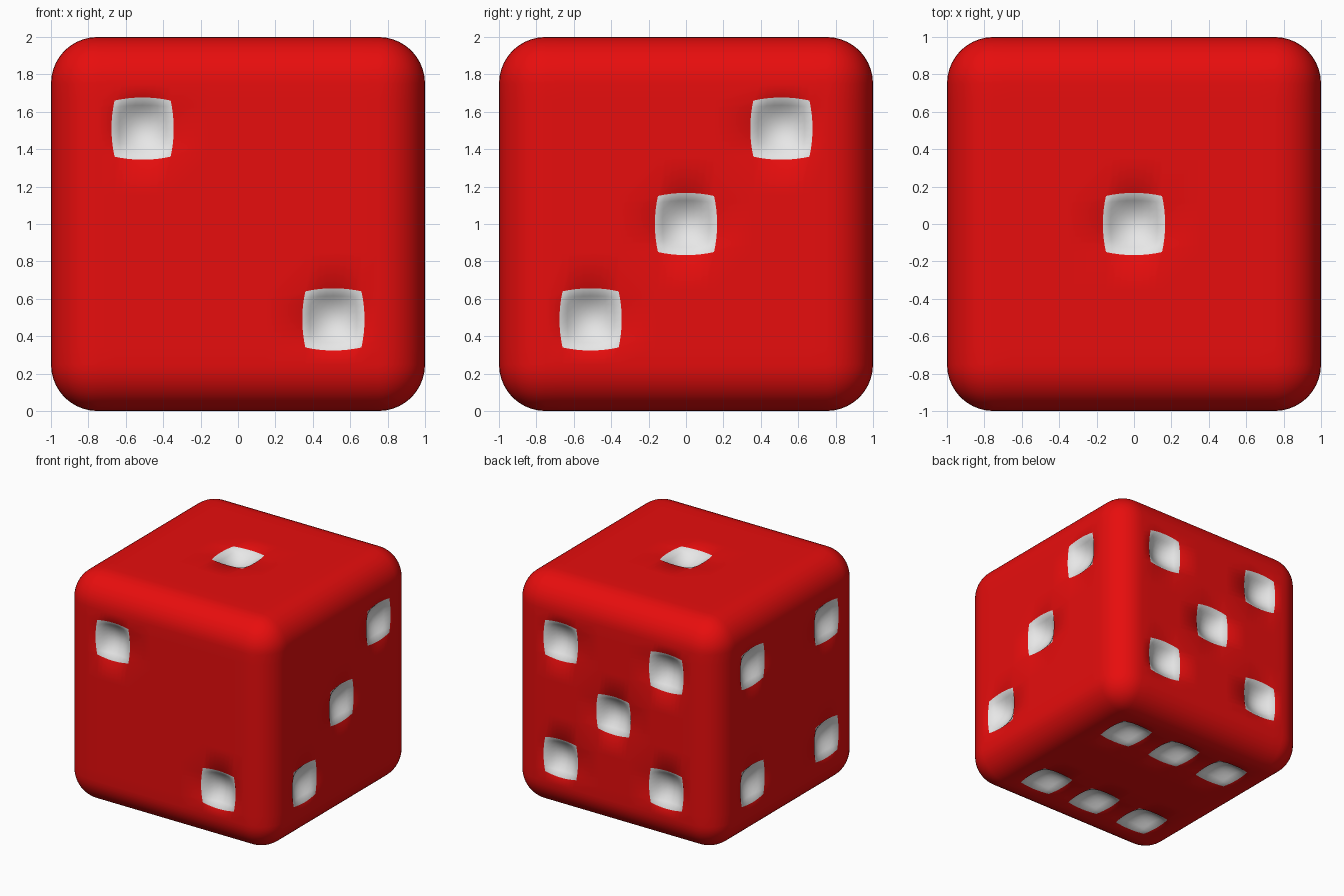
import bpy, bmesh
from mathutils import Vector

if "Cube" in bpy.data.objects:
    bpy.data.objects.remove(bpy.data.objects["Cube"])

RADIUS, FLAT = 0.25, 0.75      # edge rounding and where the flat area ends
PIP, OFF, DEPTH = 0.15, 0.51, 0.09   # pip half size, pip spacing, dent depth
STEPS = 6


def material(name, color):
    m = bpy.data.materials.new(name)
    m.diffuse_color = (*color, 1)
    m.use_nodes = True
    m.node_tree.nodes["Principled BSDF"].inputs["Base Color"].default_value = m.diffuse_color
    return m


def grid_lines():
    """Grid positions across one face: fine in pip bands and rounded borders."""
    pts = [-1 + RADIUS * i / STEPS for i in range(STEPS + 1)]
    for c in (-OFF, 0, OFF):
        pts += [c - PIP + 2 * PIP * i / (STEPS + 2) for i in range(STEPS + 3)]
    pts += [FLAT + RADIUS * i / STEPS for i in range(STEPS + 1)]
    return pts


def rounded(p):
    """Pull a point on the sharp cube onto the rounded cube."""
    core = Vector([max(-FLAT, min(FLAT, c)) for c in p])
    return core + (p - core).normalized() * RADIUS


def dent(u, v, pips):
    """Bulge the pip outline a little and return the bowl depth."""
    for cu, cv in pips:
        a, b = (u - cu) / PIP, (v - cv) / PIP
        if max(abs(a), abs(b)) < 1.0001:
            u2 = cu + PIP * a * (1 + 0.11 * (1 - b * b))
            v2 = cv + PIP * b * (1 + 0.11 * (1 - a * a))
            return u2, v2, DEPTH * (1 - a * a) * (1 - b * b)
    return u, v, 0


X, Y, Z = Vector((1, 0, 0)), Vector((0, 1, 0)), Vector((0, 0, 1))
s = OFF
falling = [(-s, s), (s, -s)]
rising = [(s, s), (-s, -s)]
corners = falling + rising
# across axis, up axis, pip centres
sides = [
    (X, Z, falling),                       # front: two
    (Y, Z, rising + [(0, 0)]),             # right: three
    (-X, Z, corners + [(0, 0)]),           # back: five
    (-Y, Z, corners),                      # left: four
    (X, Y, [(0, 0)]),                      # top: one
    (X, -Y, corners + [(0, s), (0, -s)]),  # bottom: six
]

bm = bmesh.new()
lines = grid_lines()
n = len(lines)
for across, up, pips in sides:
    normal = across.cross(up)
    grid = []
    for v in lines:
        row = []
        for u in lines:
            u2, v2, d = dent(u, v, pips)
            p = rounded(across * u2 + up * v2 + normal) - normal * d
            row.append(bm.verts.new(p + Z))
        grid.append(row)
    for j in range(n - 1):
        for i in range(n - 1):
            f = bm.faces.new((grid[j][i], grid[j][i + 1],
                              grid[j + 1][i + 1], grid[j + 1][i]))
            f.smooth = True
            mu, mv = (lines[i] + lines[i + 1]) / 2, (lines[j] + lines[j + 1]) / 2
            f.material_index = int(any(
                max(abs(mu - a), abs(mv - b)) < PIP for a, b in pips))
bmesh.ops.remove_doubles(bm, verts=bm.verts, dist=0.0005)

mesh = bpy.data.meshes.new("die")
bm.to_mesh(mesh)
bm.free()
mesh.materials.append(material("red", (0.8, 0.004, 0.004)))
mesh.materials.append(material("white", (0.8, 0.8, 0.8)))
die = bpy.data.objects.new("die", mesh)
bpy.context.collection.objects.link(die)
